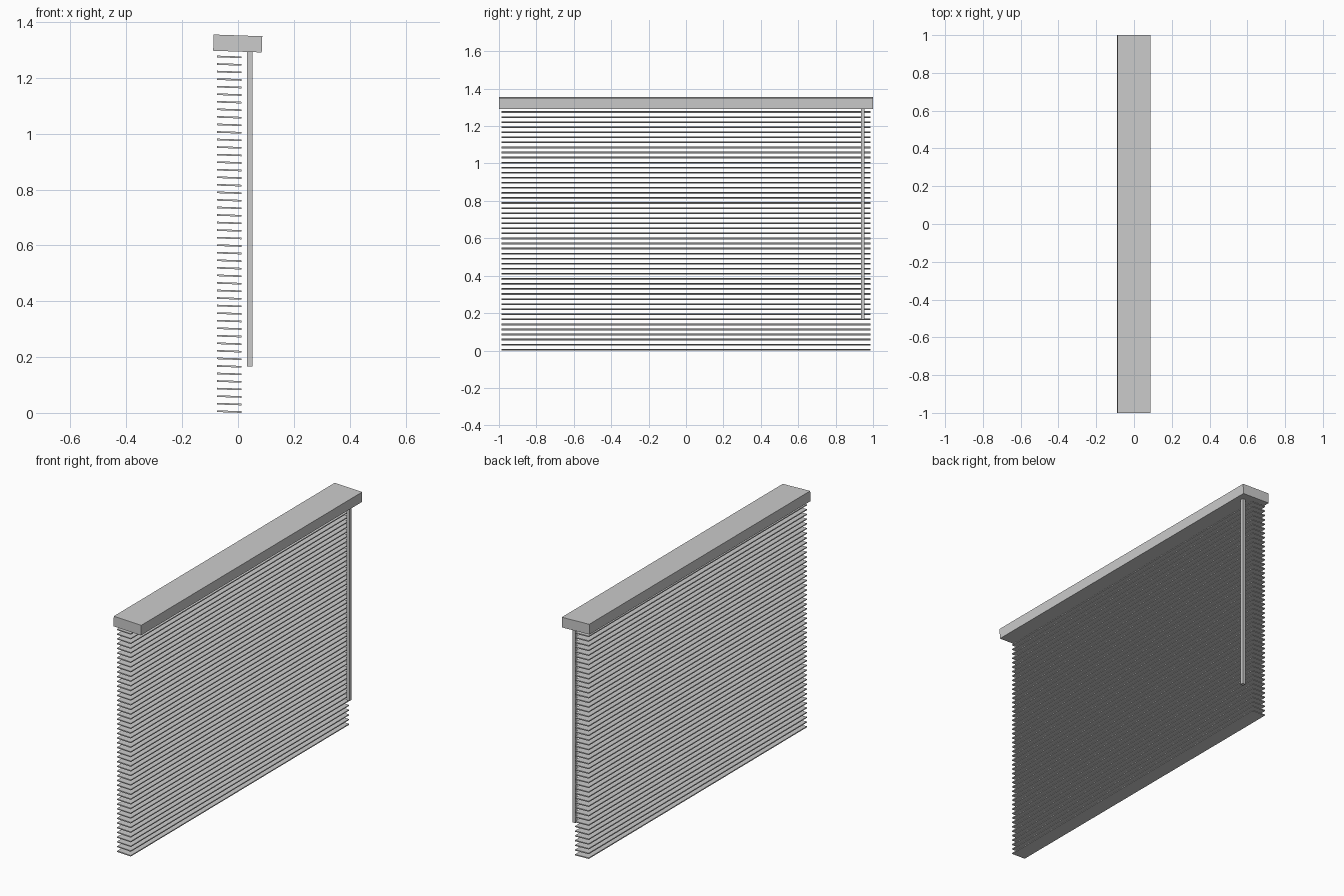
import bpy, math
from mathutils import Matrix, Vector

if "Cube" in bpy.data.objects:
    bpy.data.objects.remove(bpy.data.objects["Cube"])

TILT = math.radians(2)


def box(name, center, size, tilt=0.0):
    bpy.ops.mesh.primitive_cube_add(size=1)
    o = bpy.context.object
    o.name = name
    rot = Matrix.Rotation(tilt, 4, 'Y')
    o.data.transform(Matrix.Translation(Vector(center)) @ rot @ Matrix.Diagonal((*size, 1)))
    return o


# head rail, tipped slightly forward
box("head_rail", (-0.001, 0, 1.323), (0.174, 2.0, 0.058), TILT)

# stack of slats
COUNT = 48
Z0, Z1 = 0.0045, 1.275
for i in range(COUNT):
    z = Z0 + (Z1 - Z0) * i / (COUNT - 1)
    box(f"slat_{i + 1:02d}", (-0.0315, 0, z), (0.087, 1.974, 0.006), TILT)

# tilt wand hanging from the rail
box("tilt_wand", (0.042, 0.945, 0.731), (0.02, 0.02, 1.128))
